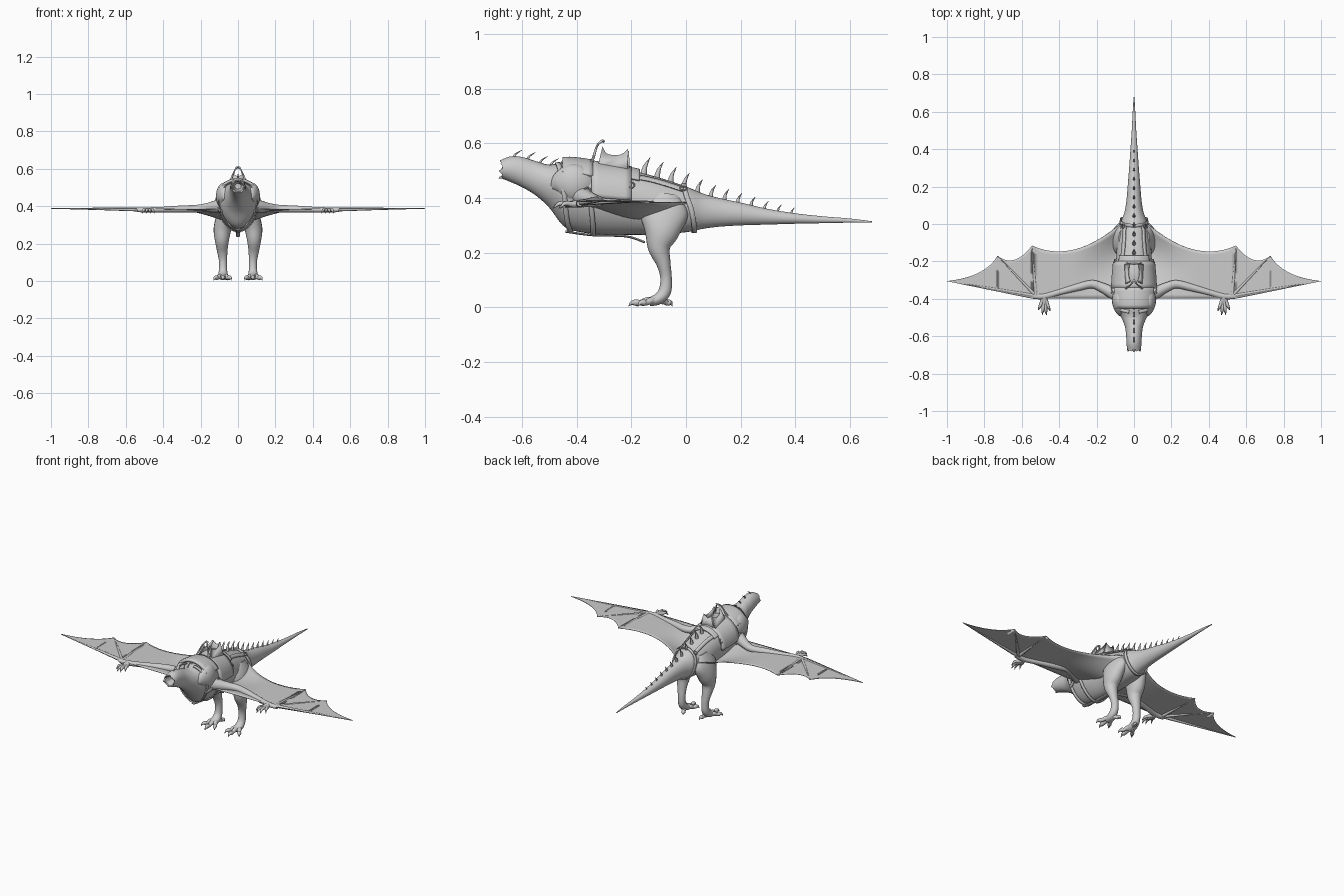
import bpy, bmesh, math
from mathutils import Vector as V

if "Cube" in bpy.data.objects:
    bpy.data.objects.remove(bpy.data.objects["Cube"])


def spline(pts, n=6):
    # Catmull-Rom resampling of tuples of any length
    out = []
    for i in range(len(pts) - 1):
        a, b, c, d = pts[max(i - 1, 0)], pts[i], pts[i + 1], pts[min(i + 2, len(pts) - 1)]
        for j in range(n):
            t = j / n
            out.append(tuple(.5 * (2 * q + (r - p) * t + (2 * p - 5 * q + 4 * r - s) * t * t
                       + (3 * q - p - 3 * r + s) * t ** 3) for p, q, r, s in zip(a, b, c, d)))
    return out + [tuple(pts[-1])]


def make(name, verts, faces, mirror=False, thick=0, angle=45):
    me = bpy.data.meshes.new(name)
    me.from_pydata([tuple(v) for v in verts], [], faces)
    bm = bmesh.new()
    bm.from_mesh(me)
    bmesh.ops.recalc_face_normals(bm, faces=bm.faces)
    bm.to_mesh(me)
    bm.free()
    ob = bpy.data.objects.new(name, me)
    bpy.context.collection.objects.link(ob)
    bpy.ops.object.select_all(action='DESELECT')
    ob.select_set(True)
    bpy.context.view_layer.objects.active = ob
    bpy.ops.object.shade_smooth_by_angle(angle=math.radians(angle))
    if thick:
        m = ob.modifiers.new("thickness", 'SOLIDIFY')
        m.thickness, m.offset = thick, 0
    if mirror:
        ob.modifiers.new("mirror", 'MIRROR').use_clip = False
    return ob


def loft(name, rings, closed=True, caps=True, **kw):
    n = len(rings[0])
    verts = [p for r in rings for p in r]
    faces = [(i * n + j, i * n + (j + 1) % n, (i + 1) * n + (j + 1) % n, (i + 1) * n + j)
             for i in range(len(rings) - 1) for j in range(n if closed else n - 1)]
    if closed and caps:
        faces += [tuple(range(n)), tuple(range(len(verts) - n, len(verts)))]
    return make(name, verts, faces, **kw)


def tube(name, pts, ref=(0, 0, 1), seg=12, n=5, mirror=True):
    # points are (x, y, z, radius along ref, radius across)
    pts = spline([p if len(p) == 5 else p + (p[3],) for p in pts], n)
    rings = []
    for i, p in enumerate(pts):
        t = (V(pts[min(i + 1, len(pts) - 1)][:3]) - V(pts[max(i - 1, 0)][:3])).normalized()
        u = (V(ref) - t * t.dot(V(ref))).normalized()
        w = t.cross(u)
        rings.append([V(p[:3]) + u * p[3] * math.cos(k * math.tau / seg)
                      + w * p[4] * math.sin(k * math.tau / seg) for k in range(seg)])
    return loft(name, rings, mirror=mirror)


# body stations: y, top z, bottom z, half width, upper-heavy factor
rows = spline([(-.675, .54, .472, .036, 0), (-.64, .552, .458, .04, 0), (-.60, .55, .44, .042, 0),
               (-.55, .535, .41, .048, 0), (-.50, .522, .365, .068, .1), (-.45, .53, .30, .094, .2),
               (-.40, .53, .278, .104, .2), (-.30, .515, .265, .104, .15), (-.20, .50, .265, .096, .1),
               (-.10, .475, .267, .09, 0), (0, .442, .275, .074, 0), (.06, .417, .287, .052, 0),
               (.12, .40, .295, .041, 0), (.20, .383, .30, .034, 0), (.30, .36, .303, .026, 0),
               (.40, .344, .306, .019, 0), (.50, .333, .308, .012, 0), (.60, .325, .31, .007, 0),
               (.68, .315, .31, .002, 0)], 6)


def station(y):
    for a, b in zip(rows, rows[1:]):
        if a[0] <= y <= b[0]:
            t = (y - a[0]) / (b[0] - a[0])
            return [p + (q - p) * t for p, q in zip(a, b)]
    return rows[0] if y < rows[0][0] else rows[-1]


def normal(y, a):
    _, top, bot, w, _ = station(y)
    return V((math.cos(a) / w, 0, math.sin(a) / ((top - bot) / 2))).normalized()


def surf(y, a, off=0):
    _, top, bot, w, k = station(y)
    p = V((w * math.cos(a) * (1 + k * math.sin(a)), y, (top + bot) / 2 + (top - bot) / 2 * math.sin(a)))
    return p + normal(y, a) * off


# body with a ragged hollow neck end
N = 32
angs = [k * math.tau / N for k in range(N)]
rings = [[surf(r[0], a) for a in angs] for r in rows]
for k, a in enumerate(angs):
    rings[0][k].y += .006 * math.sin(5 * a) + .004 * math.sin(9 * a)
mid = V((0, -.675, .506))
inner = [[mid + V((0, dy, 0)) + (p - mid) * s for p in rings[0]] for dy, s in ((.06, .45), (.03, .65), (.003, .8))]
loft("body", inner + rings)

# shoulder muscles
sh = [(.07, -.49, .44, .008), (.072, -.465, .45, .045, .028), (.075, -.42, .455, .07, .042),
      (.075, -.37, .45, .058, .036), (.07, -.32, .44, .01)]
tube("shoulder", sh, seg=20)

# legs, toes and claws
tube("leg", [(.055, -.075, .41, .028, .05), (.07, -.08, .35, .043, .088), (.083, -.088, .28, .047, .066),
             (.086, -.098, .22, .038, .042), (.084, -.082, .16, .028, .026), (.08, -.073, .11, .022, .021),
             (.08, -.077, .06, .022, .023), (.08, -.10, .032, .026, .021), (.08, -.135, .02, .026, .016)],
     ref=(1, 0, 0), seg=20)
for ex, ey in ((.035, -.18), (.08, -.21), (.13, -.175), (.055, -.05)):
    d = V((ex - .08, ey + .1, 0))
    tube("toe", [(.08 + d.x * f, -.1 + d.y * f, z, r)
                 for f, z, r in ((.1, .026, .014), (.4, .024, .013), (.6, .017, .01),
                                 (.75, .018, .012), (.9, .016, .007), (1, .004, .001))])

# wing arm, finger bones and hand claws
tube("wing_arm", [(.05, -.39, .41, .045, .05), (.11, -.37, .40, .034, .034), (.17, -.34, .392, .024, .026),
                  (.225, -.322, .387, .02, .022), (.30, -.338, .385, .019, .02), (.40, -.365, .382, .015, .016),
                  (.48, -.386, .38, .014, .016), (.54, -.386, .38, .011, .014)], seg=16)
for x, y in ((.547, -.118), (.728, -.172), (.998, -.305)):
    tube("wing_finger", [(.525, -.384, .382, .01), (.525 + (x - .525) * .5, -.384 + (y + .384) * .5, .386, .006),
                         (x, y, .388, .0015)], seg=8)
for ex, ey in ((.448, -.465), (.468, -.488), (.49, -.485), (.512, -.46)):
    d = V((ex - .48, ey + .39, 0))
    tube("hand_claw", [(.48 + d.x * f, -.39 + d.y * f, z, r)
                       for f, z, r in ((0, .38, .014), (.35, .377, .011), (.6, .38, .009),
                                       (.8, .378, .007), (1, .362, .001))], seg=8)

# wing membrane: scalloped trailing edge from three arcs
cols = []
for P, C, Q in (((.05, .02), (.32, -.22), (.545, -.115)), ((.545, -.115), (.64, -.24), (.73, -.17)),
                ((.73, -.17), (.795, -.283), (1, -.305))):
    for i in range(14):
        t = i / 13
        x, yt = [(1 - t) ** 2 * p + 2 * t * (1 - t) * c + t * t * q for p, c, q in zip(P, C, Q)]
        yl = -.398 if x < .55 else -.398 + .092 * (x - .55) / .45
        dip = .07 * max(0, 1 - (x - .05) / .28) ** 1.5
        col = []
        for j in range(15):
            v = j / 14
            z = .383 + .006 * x - dip * math.sin(math.pi * v ** 1.3)
            col.append(V((x, yl + (yt - yl) * v, z)))
        cols.append(col)
loft("wing_membrane", cols, closed=False, mirror=True, thick=.003)


# spines along neck, back and tail
def spine(y, h, lean):
    z = station(y)[1] - .006
    tube("spine", [(0, y, z, h * .17, h * .2), (0, y + lean * .25, z + h * .5, h * .12, h * .12),
                   (0, y + lean, z + h, .0008)], ref=(1, 0, 0), seg=8, n=3, mirror=False)


for i in range(12):
    spine(-.155 + i * .049, .064 - i * .0036, .024 - .001 * i)
for y in (-.63, -.58, -.535, -.495, -.455):
    spine(y, .028, .03)


# harness straps lying on the body: path of (y, angle in degrees)
def strap(path, width=.018, off=.005):
    path = spline(path, 10)
    pts = [surf(y, math.radians(a), off) for y, a in path]
    rings = []
    for i, (y, a) in enumerate(path):
        t = (pts[min(i + 1, len(pts) - 1)] - pts[max(i - 1, 0)]).normalized()
        s = t.cross(normal(y, math.radians(a))).normalized() * width / 2
        rings.append([pts[i] - s, pts[i] + s])
    loft("strap", rings, closed=False, mirror=True, thick=.006)


strap([(-.01, 90), (0, 40), (.02, 0), (.03, -45), (.03, -90)])
strap([(-.22, 52), (-.12, 55), (-.01, 52)], .022)
strap([(-.47, 75), (-.455, 35), (-.445, 0), (-.435, -45), (-.42, -90)])
strap([(-.36, 10), (-.41, -10), (-.45, -20)])
strap([(-.35, 5), (-.34, -45), (-.34, -90)])
tube("belly_strap", [(0, -.44, .277, .004, .012), (0, -.34, .264, .004, .012), (0, -.22, .26, .004, .012),
                     (0, -.15, .238, .004, .01)], mirror=False)


# saddle blankets following the back
def patch(name, y0, y1, a0, off, thick):
    loft(name, [[surf(y0 + (y1 - y0) * i / 6, math.radians(a0 + (180 - 2 * a0) * j / 28), off)
                 for j in range(29)] for i in range(7)], closed=False, thick=thick)


patch("saddle_blanket", -.345, -.20, 4, .010, .012)
patch("saddle_front_pad", -.45, -.34, 38, .012, .014)
patch("saddle_rear_pad", -.21, -.17, 45, .008, .01)


def plate(name, prof, thick, mirror=False):
    make(name, prof, [tuple(range(len(prof)))], mirror=mirror, thick=thick)


# seat: slanted side flaps, cushion, back board, front grip
flap = spline([(-.305, .588), (-.29, .562), (-.255, .555), (-.23, .562), (-.212, .578)], 4)
side = [(-.215, .495), (-.325, .505)]
plate("seat_flap", [(.05 - (z - .5) * .35, y, z) for y, z in flap + side], .008, True)
tube("seat_cushion", [(0, -.32, .52, .012, .042), (0, -.27, .525, .014, .042), (0, -.21, .515, .014, .042)],
     mirror=False)
plate("seat_back", [(-.045, -.21, .495), (.045, -.21, .495), (.025, -.212, .572), (0, -.212, .558),
                    (-.025, -.212, .572)], .008)
tube("front_grip", [(.05, -.352, .515, .005), (.035, -.338, .55, .005), (.018, -.325, .59, .004),
                    (.006, -.308, .608, .005), (0, -.30, .606, .005)], ref=(0, 1, 0), seg=8)

# buckles on the straps
for y, a in ((-.01, 50), (-.2, 30), (-.36, 12)):
    bpy.ops.mesh.primitive_torus_add(location=surf(y, math.radians(a), .014), major_radius=.011, minor_radius=.003,
                                     major_segments=16, minor_segments=6)
    ob = bpy.context.object
    ob.name = "buckle_ring"
    ob.rotation_euler = normal(y, math.radians(a)).to_track_quat('Z', 'Y').to_euler()
    bpy.ops.object.transform_apply(location=True, rotation=True)
    ob.modifiers.new("mirror", 'MIRROR')
